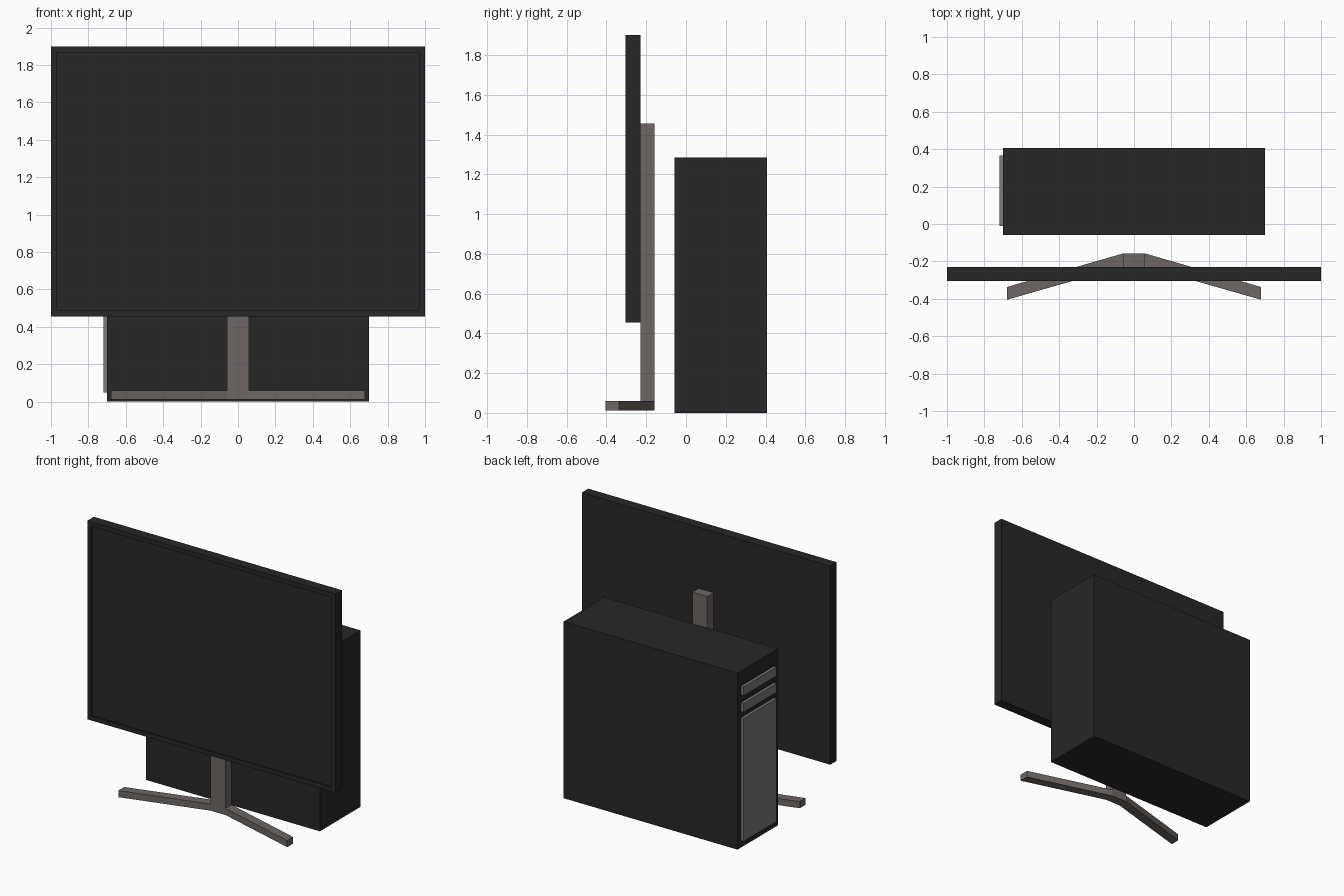
import bpy, bmesh

if "Cube" in bpy.data.objects:
    bpy.data.objects.remove(bpy.data.objects["Cube"])


def material(name, color):
    m = bpy.data.materials.new(name)
    m.diffuse_color = (*color, 1)
    m.use_nodes = True
    m.node_tree.nodes["Principled BSDF"].inputs["Base Color"].default_value = m.diffuse_color
    return m


BLACK = material("black_plastic", (0.02, 0.02, 0.02))
STAND = material("stand_metal", (0.155, 0.136, 0.127))
PANEL = material("panel_grey", (0.2, 0.2, 0.2))


def finish(name, bm, mat):
    bmesh.ops.recalc_face_normals(bm, faces=bm.faces)
    me = bpy.data.meshes.new(name)
    bm.to_mesh(me)
    bm.free()
    me.materials.append(mat)
    ob = bpy.data.objects.new(name, me)
    bpy.context.collection.objects.link(ob)
    return ob


def box_bm(x, y, z):
    bm = bmesh.new()
    bmesh.ops.create_cube(bm, size=1)
    for v in bm.verts:
        v.co = [(lo + hi) / 2 + c * (hi - lo) for c, (lo, hi) in zip(v.co, (x, y, z))]
    return bm


# Monitor with a slightly recessed screen
bm = box_bm((-1, 1), (-0.305, -0.23), (0.455, 1.9))
bm.normal_update()
front = [f for f in bm.faces if f.normal.y < -0.9]
bmesh.ops.inset_region(bm, faces=front, thickness=0.045)
ext = bmesh.ops.extrude_discrete_faces(bm, faces=front)
for f in ext["faces"]:
    bmesh.ops.translate(bm, verts=f.verts, vec=(0, 0.01, 0))
finish("monitor", bm, BLACK)

# Stand post
finish("stand_post", box_bm((-0.06, 0.06), (-0.23, -0.158), (0.06, 1.455)), STAND)

# Splayed feet: half outline, mirrored and extruded
back = [(0.06, -0.158), (0.68, -0.337)]
fore = [(0.68, -0.405), (0.06, -0.228)]
half = back + fore
outline = half + [(-x, y) for x, y in reversed(half)]
bm = bmesh.new()
base = bm.faces.new([bm.verts.new((x, y, 0.012)) for x, y in outline])
top = bmesh.ops.extrude_face_region(bm, geom=[base])["geom"]
bmesh.ops.translate(bm, vec=(0, 0, 0.048),
                    verts=[g for g in top if isinstance(g, bmesh.types.BMVert)])
finish("stand_feet", bm, STAND)

# Computer tower
finish("tower_case", box_bm((-0.7, 0.7), (-0.058, 0.407), (0, 1.285)), BLACK)

# Drive bays and front panel on the tower's end
for name, z in (("drive_bay_upper", (1.11, 1.175)),
                ("drive_bay_lower", (0.99, 1.055)),
                ("tower_front_panel", (0.05, 0.945))):
    finish(name, box_bm((-0.72, -0.7), (-0.012, 0.367), z), PANEL)
